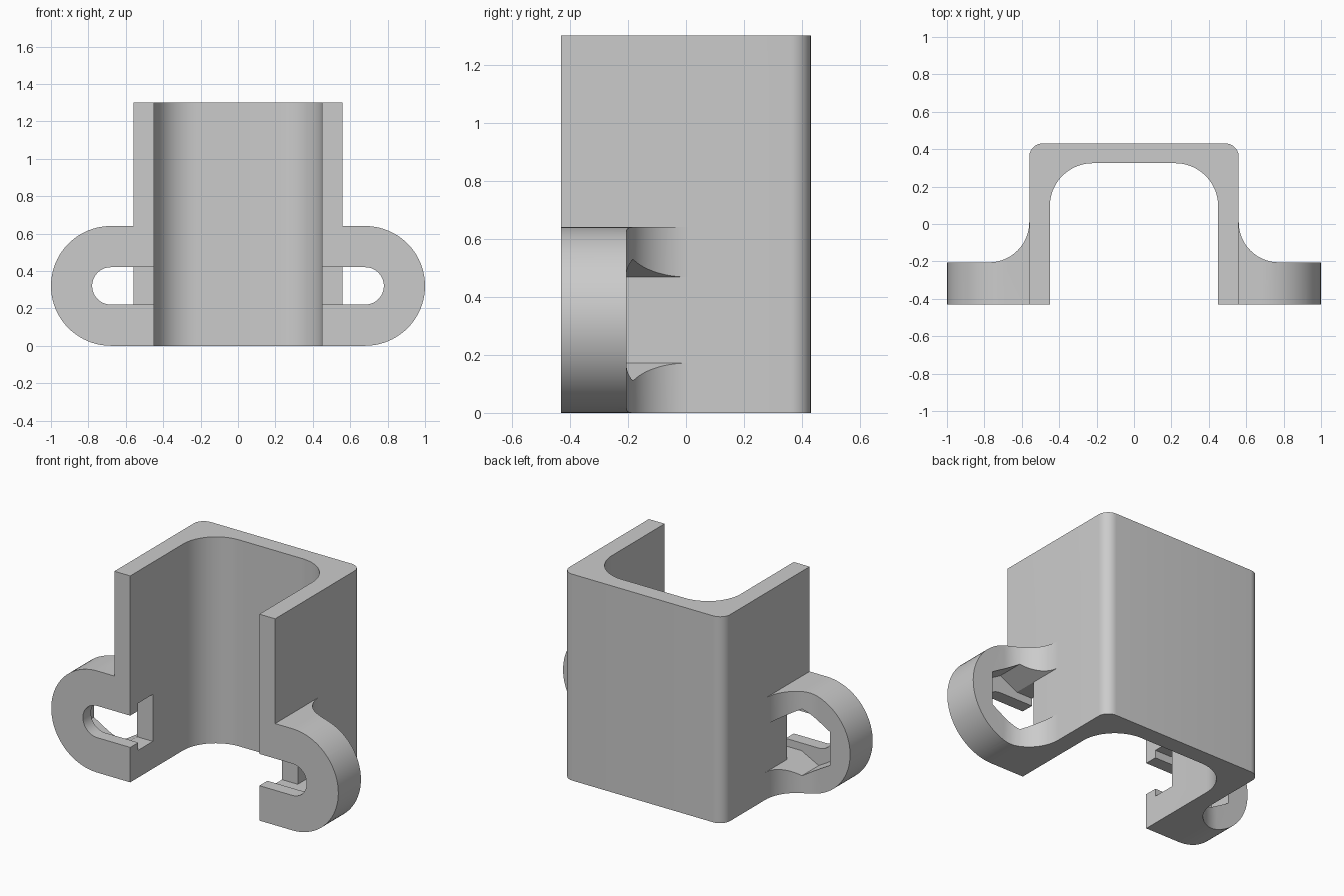
import bpy, bmesh, math

if "Cube" in bpy.data.objects:
    bpy.data.objects.remove(bpy.data.objects["Cube"], do_unlink=True)

grey = bpy.data.materials.new("plain grey")
grey.use_nodes = True
colour = (0.6, 0.6, 0.6, 1)
grey.diffuse_color = colour
grey.node_tree.nodes["Principled BSDF"].inputs["Base Color"].default_value = colour


def arc(cx, cy, r, start, end, steps=20):
    """Points along an arc, angles in degrees."""
    angles = [math.radians(start + (end - start) * i / steps) for i in range(steps + 1)]
    return [(cx + r * math.cos(a), cy + r * math.sin(a)) for a in angles]


def prism(name, points, axis, low, high):
    """Extrude a plan (axis z) or a front outline (axis y) between two levels."""
    bm = bmesh.new()
    place = (lambda u, v, h: (u, v, h)) if axis == "z" else (lambda u, v, h: (u, h, v))
    face = bm.faces.new([bm.verts.new(place(u, v, low)) for u, v in points])
    result = bmesh.ops.extrude_face_region(bm, geom=[face])
    verts = [g for g in result["geom"] if isinstance(g, bmesh.types.BMVert)]
    bmesh.ops.translate(bm, verts=verts, vec=place(0, 0, high - low))
    bmesh.ops.recalc_face_normals(bm, faces=bm.faces)
    mesh = bpy.data.meshes.new(name)
    bm.to_mesh(mesh)
    bm.free()
    mesh.materials.append(grey)
    obj = bpy.data.objects.new(name, mesh)
    bpy.context.collection.objects.link(obj)
    return obj


def combine(target, tool, operation):
    """Apply a boolean and discard the tool."""
    mod = target.modifiers.new(operation, "BOOLEAN")
    mod.operation = operation
    mod.solver = "EXACT"
    mod.object = tool
    bpy.context.view_layer.objects.active = target
    bpy.ops.object.modifier_apply(modifier=mod.name)
    bpy.data.objects.remove(tool, do_unlink=True)


HEIGHT, FRONT, BACK = 1.30, -0.43, 0.43
OUTER, INNER = 0.56, 0.45
EAR_BACK, NUT_FLOOR = -0.205, -0.35
MID, SLOT_X = 0.32, 0.68          # height and end centre of the slots

# U-shaped channel
half_outer = [(OUTER, FRONT)] + arc(OUTER - 0.07, BACK - 0.07, 0.07, 0, 90, 10)
half_inner = arc(INNER - 0.23, 0.095, 0.23, 90, 0) + [(INNER, FRONT)]
flip = lambda pts: [(-x, y) for x, y in reversed(pts)]
channel = prism("bracket", half_outer + flip(half_outer) + flip(half_inner) + half_inner,
                "z", 0, HEIGHT)

for side in (1, -1):
    mirror = lambda pts: [(side * x, v) for x, v in pts]

    # Outlines of the ear, its flared root, the bolt slot and the nut pocket
    outline = mirror([(0.5, 0)] + arc(SLOT_X, MID, MID, -90, 90, 40) + [(0.5, 2 * MID)])
    flare = mirror([(0.5, FRONT), (1.1, FRONT), (1.1, EAR_BACK)]
                   + arc(OUTER + 0.215, 0.01, 0.215, 270, 180) + [(0.5, 0.01)])
    slot = mirror([(0.4, MID - 0.1)] + arc(SLOT_X, MID, 0.1, -90, 90) + [(0.4, MID + 0.1)])
    upper = [(0.4, 0.148), (OUTER, 0.148), (SLOT_X, 0.21), (SLOT_X + 0.18, 0.105)]
    pocket = mirror([(x, MID + z) for x, z in upper]
                    + [(x, MID - z) for x, z in reversed(upper)])

    # Ear with rounded end and concave root
    ear = prism("ear", outline, "y", FRONT, 0.2)
    combine(ear, prism("flare_cutter", flare, "z", -0.1, 0.8), "INTERSECT")
    combine(ear, prism("slot_cutter", slot, "y", -0.6, -0.3), "DIFFERENCE")
    combine(ear, prism("pocket_cutter", pocket, "y", NUT_FLOOR, 0.3), "DIFFERENCE")

    # Matching openings through the channel wall
    combine(channel, prism("slot_cutter", slot, "y", -0.6, -0.3), "DIFFERENCE")
    combine(channel, prism("pocket_cutter", pocket, "y", NUT_FLOOR, EAR_BACK), "DIFFERENCE")
    combine(channel, ear, "UNION")

# Smooth the rounded surfaces, keep the edges sharp
bpy.ops.object.select_all(action="DESELECT")
channel.select_set(True)
bpy.context.view_layer.objects.active = channel
bpy.ops.object.shade_smooth_by_angle(angle=math.radians(25))
